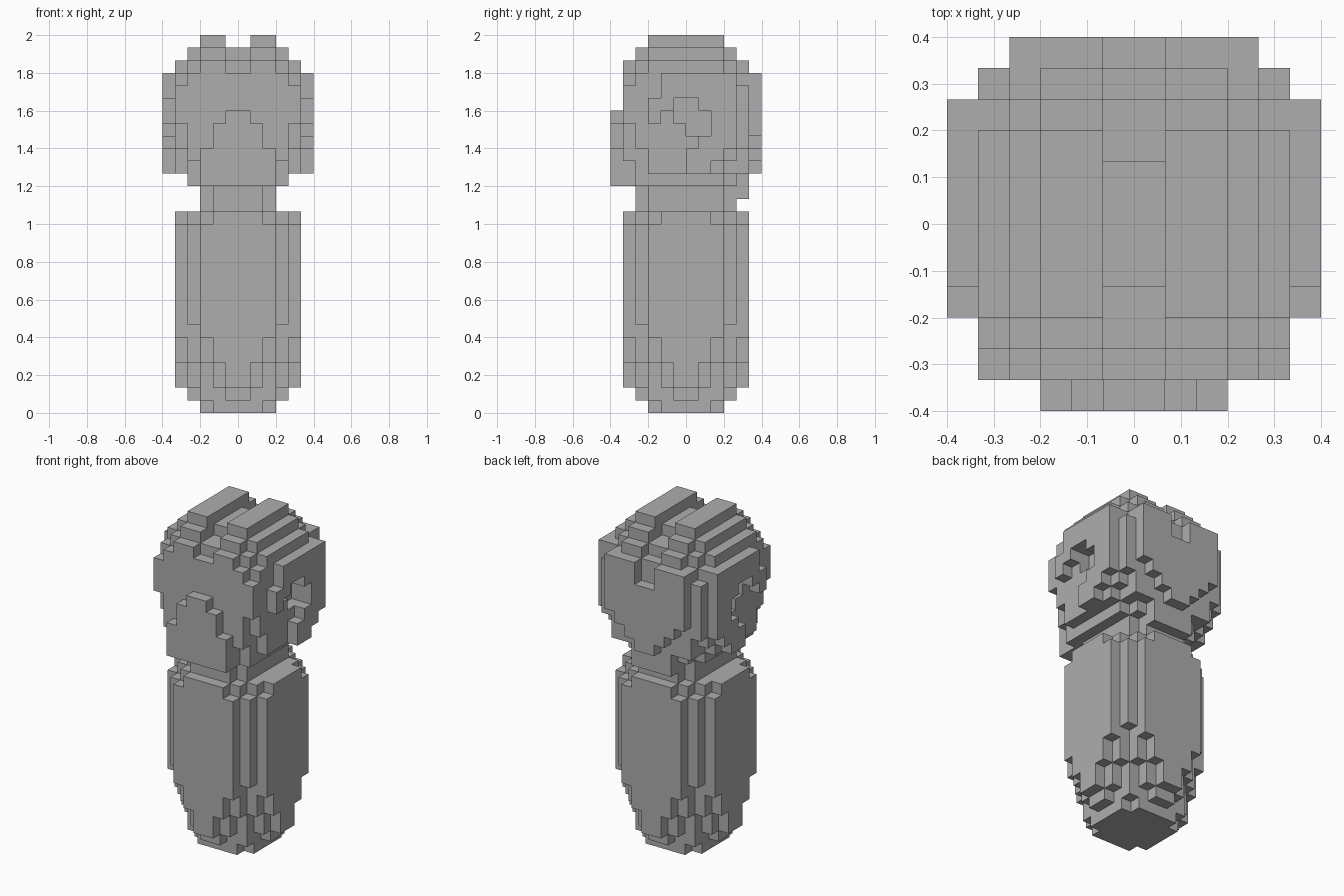
import bpy
import bmesh

if "Cube" in bpy.data.objects:
    bpy.data.objects.remove(bpy.data.objects["Cube"], do_unlink=True)

U = 1 / 15  # edge of one block

stone = bpy.data.materials.new("stone_grey")
stone.use_nodes = True
GREY = (0.42, 0.42, 0.42, 1)
stone.diffuse_color = GREY
stone.node_tree.nodes["Principled BSDF"].inputs["Base Color"].default_value = GREY


def block(x0, x1, y0, y1, z0, z1):
    return {(x, y, z) for x in range(x0, x1) for y in range(y0, y1) for z in range(z0, z1)}


def slab(half, y0, y1, z0, z1):
    return block(-half, half, y0, y1, z0, z1)


def pair(x0, x1, y0, y1, z0, z1):
    """The same block on both sides."""
    return block(x0, x1, y0, y1, z0, z1) | block(-x1, -x0, y0, y1, z0, z1)


def plan(depths, z0, z1):
    """Four-way symmetric layer: depth for each column out from the middle."""
    cells = set()
    for i, d in enumerate(depths):
        cells |= pair(i, i + 1, -d, d, z0, z1)
    return cells


# Body: stepped octagonal column with a tapered foot
body = plan([3, 3, 2], 0, 1) | plan([4, 3, 3, 1], 1, 2) | plan([5, 4, 3, 2, 1], 2, 4)
body |= plan([5, 5, 4, 3, 2], 4, 6) | plan([5, 5, 5, 3, 3], 6, 7)
body |= plan([5, 5, 5, 4, 3], 7, 15) | plan([5, 5, 4, 3, 2], 15, 16)

# Neck with a small step at the back
neck = plan([4, 4, 3], 16, 18) | slab(2, 4, 5, 17, 18)

# Head: core, jaw and cheeks
head = slab(4, -4, 3, 18, 19) | slab(3, -5, 4, 18, 19) | slab(2, 4, 5, 18, 19)
head |= slab(4, -4, 5, 19, 27) | slab(3, -5, -4, 19, 20) | slab(4, -5, -4, 20, 27)
head |= slab(5, -3, 3, 19, 20) | slab(5, -3, 4, 20, 21)
head |= slab(5, -4, 5, 21, 23) | slab(5, -5, 5, 23, 26) | slab(5, -4, 4, 26, 27)

# Stepped crown with a groove along the middle
head |= slab(5, -3, 3, 27, 28) | slab(4, -4, 4, 27, 28) | slab(3, -5, 5, 27, 28)
head |= slab(4, -3, 3, 28, 29) | slab(3, -4, 4, 28, 29) | slab(3, -3, 3, 29, 30)
head -= slab(1, -3, 3, 29, 30)
for y0 in (-4, 2):
    head -= slab(1, y0, y0 + 2, 28, 29)
for y0 in (-5, 4):
    head -= slab(1, y0, y0 + 1, 27, 28)

# Muzzle
for half, top in ((3, 21), (2, 23), (1, 24)):
    head |= slab(half, -6, -5, 18, top)

# Back of the head, narrowing downwards, notched at the top
for half, z0, z1 in ((1, 19, 20), (2, 20, 21), (3, 21, 22), (4, 22, 27)):
    head |= slab(half, 5, 6, z0, z1)
head -= slab(1, 5, 6, 25, 27)

# Ears: hooked raised plates with a sunken curl
for y0, y1, z0, z1 in ((-2, 4, 25, 27), (-3, -1, 24, 25), (1, 4, 24, 25),
                       (-3, -2, 23, 24), (2, 4, 22, 24), (1, 4, 21, 22),
                       (0, 3, 20, 21), (0, 2, 19, 20)):
    head |= pair(5, 6, y0, y1, z0, z1)
for y0, y1, z0, z1 in ((-1, 1, 24, 25), (-1, 2, 23, 24), (0, 2, 22, 23)):
    head -= pair(4, 5, y0, y1, z0, z1)

solid = body | neck | head


def make(name, cells):
    """Skin the exposed sides of the blocks and merge flat areas."""
    bm = bmesh.new()
    verts = {}

    def corner(p):
        if p not in verts:
            verts[p] = bm.verts.new([c * U for c in p])
        return verts[p]

    for cell in sorted(cells):
        for axis in range(3):
            a, b = (axis + 1) % 3, (axis + 2) % 3
            for side in (0, 1):
                near = list(cell)
                near[axis] += 2 * side - 1
                if tuple(near) in solid:
                    continue
                ring = []
                for da, db in ((0, 0), (1, 0), (1, 1), (0, 1)):
                    p = list(cell)
                    p[axis] += side
                    p[a] += da
                    p[b] += db
                    ring.append(corner(tuple(p)))
                bm.faces.new(ring if side else ring[::-1])
    bmesh.ops.dissolve_limit(bm, angle_limit=0.01, verts=bm.verts[:], edges=bm.edges[:])
    mesh = bpy.data.meshes.new(name)
    bm.to_mesh(mesh)
    bm.free()
    mesh.materials.append(stone)
    bpy.context.collection.objects.link(bpy.data.objects.new(name, mesh))


make("body", body)
make("neck", neck)
make("head", head)
